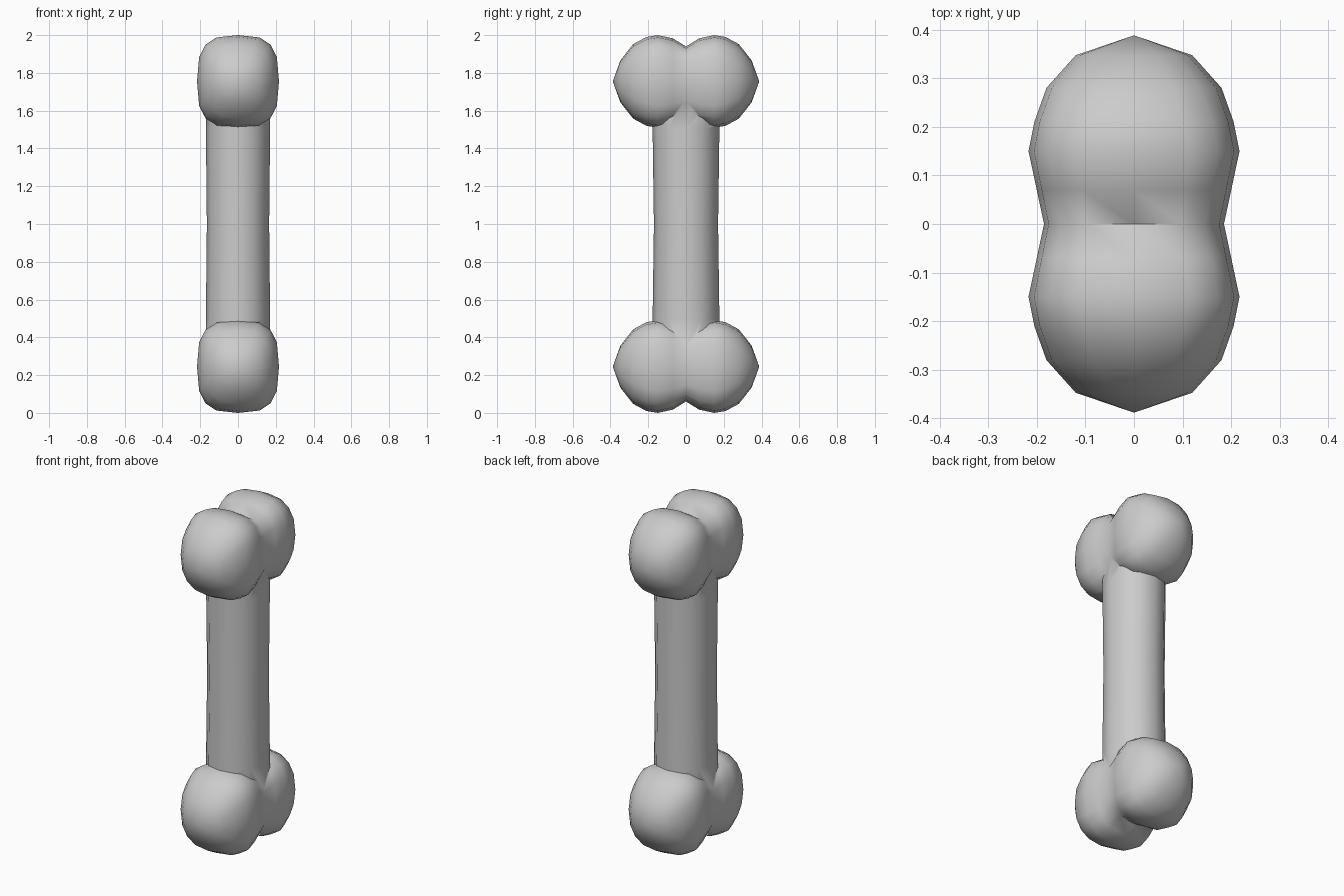
import bpy, bmesh, math

if "Cube" in bpy.data.objects:
    bpy.data.objects.remove(bpy.data.objects["Cube"])


def power(v, e):
    return math.copysign(abs(v) ** e, v)


def oval(rx, rz, n, sides):
    """Rounded-box cross-section; n = 2 is an ellipse."""
    pts = []
    for i in range(sides):
        a = 2 * math.pi * i / sides
        pts.append((rx * power(round(math.cos(a), 6), 2 / n),
                    rz * power(round(math.sin(a), 6), 2 / n)))
    return pts


def loft(name, rings, tips=None):
    bm = bmesh.new()
    loops = [[bm.verts.new(p) for p in ring] for ring in rings]
    n = len(loops[0])
    for a, b in zip(loops, loops[1:]):
        for i in range(n):
            bm.faces.new((a[i], a[(i + 1) % n], b[(i + 1) % n], b[i]))
    for k, loop in enumerate((loops[0], loops[-1])):
        if tips:
            tip = bm.verts.new(tips[k])
            for i in range(n):
                bm.faces.new((loop[i], loop[(i + 1) % n], tip))
        else:
            bm.faces.new(loop)
    bmesh.ops.recalc_face_normals(bm, faces=bm.faces)
    mesh = bpy.data.meshes.new(name)
    bm.to_mesh(mesh)
    bm.free()
    ob = bpy.data.objects.new(name, mesh)
    bpy.context.collection.objects.link(ob)
    return ob


# Shaft, slightly pinched at the middle
shaft = loft("bone", [[(x, y, z) for x, y in oval(rx, ry, 2, 12)]
                      for z, rx, ry in ((0.3, 0.17, 0.177), (0.5, 0.17, 0.177), (1.0, 0.165, 0.17),
                                        (1.5, 0.17, 0.177), (1.7, 0.17, 0.177))])

# Double knob profile: distance from centre, half width, half height, squareness
half = [(0.07, 0.2, 0.228, 3), (0.15, 0.217, 0.245, 3), (0.21, 0.205, 0.235, 2.8),
        (0.28, 0.18, 0.197, 2.5), (0.347, 0.12, 0.112, 2.1)]
profile = [(-y, a, b, n) for y, a, b, n in reversed(half)] + [(0, 0.185, 0.185, 3)] + half

# One double knob at each end, merged into the shaft
for name, zc in (("lower_knob", 0.245), ("upper_knob", 1.755)):
    knob = loft(name, [[(x, y, zc + z) for x, z in oval(a, b, n, 16)] for y, a, b, n in profile],
                tips=((0, -0.388, zc), (0, 0.388, zc)))
    mod = shaft.modifiers.new(name, 'BOOLEAN')
    mod.operation = 'UNION'
    mod.solver = 'EXACT'
    mod.object = knob
    bpy.context.view_layer.objects.active = shaft
    bpy.ops.object.modifier_apply(modifier=mod.name)
    bpy.data.objects.remove(knob)

# Smooth shading, keeping the cleft between the lobes sharp
bpy.ops.object.select_all(action='DESELECT')
shaft.select_set(True)
bpy.context.view_layer.objects.active = shaft
bpy.ops.object.shade_smooth_by_angle(angle=math.radians(60))
